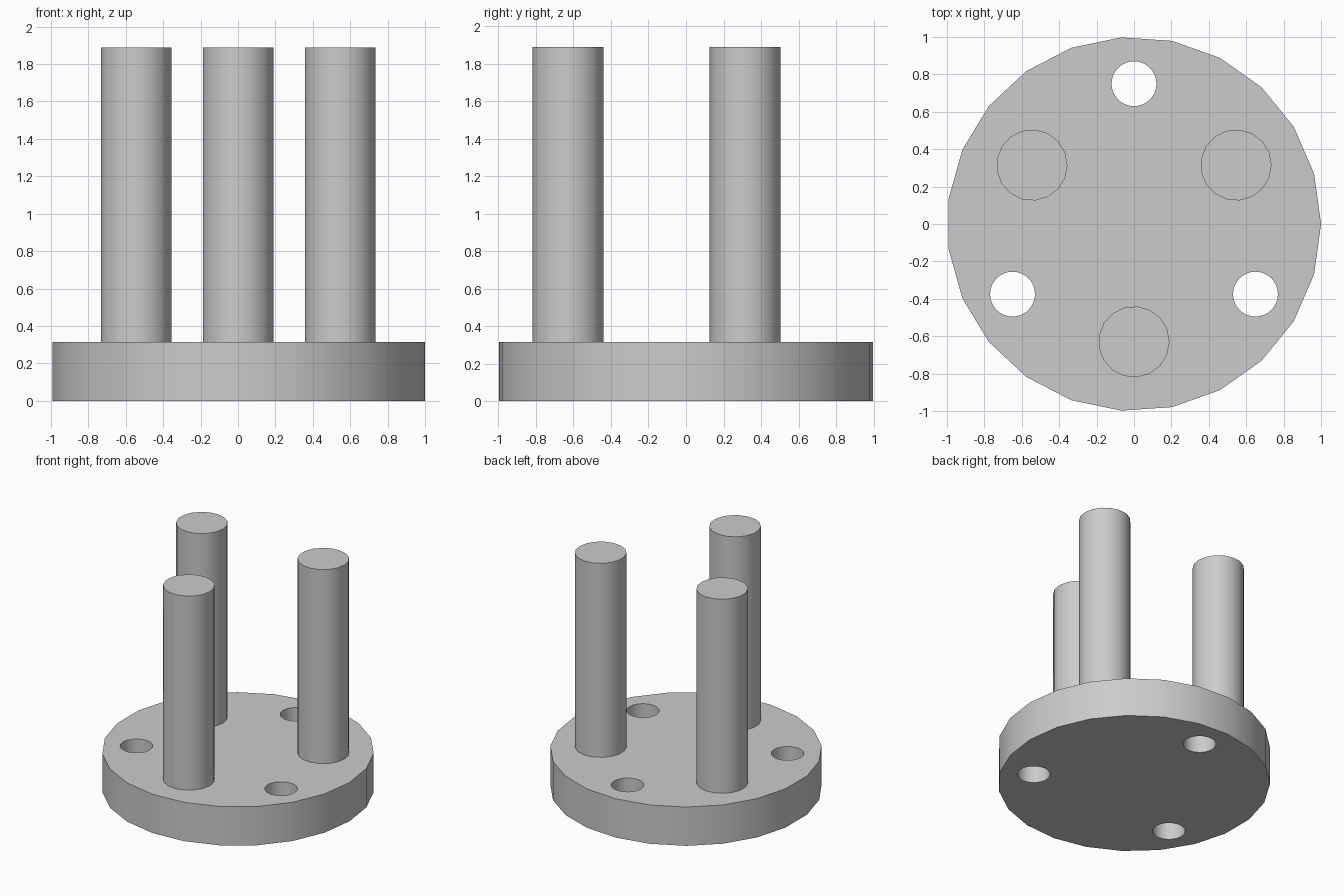
import bpy
from math import cos, sin, radians

cube = bpy.data.objects.get("Cube")
if cube:
    bpy.data.objects.remove(cube, do_unlink=True)

grey = bpy.data.materials.new("plain grey")
grey.use_nodes = True
colour = (0.6, 0.6, 0.6, 1)
grey.diffuse_color = colour
grey.node_tree.nodes["Principled BSDF"].inputs["Base Color"].default_value = colour

BASE_TOP = 0.315
PEG_TOP = 1.89


def cylinder(name, radius, bottom, top, sides, x=0, y=0):
    # The first corner points along +x
    bpy.ops.mesh.primitive_cylinder_add(
        vertices=sides, radius=radius, depth=top - bottom,
        location=(x, y, (bottom + top) / 2), rotation=(0, 0, radians(-90)))
    obj = bpy.context.object
    obj.name = name
    obj.data.materials.append(grey)
    return obj


def ring(radius, start):
    for i in range(3):
        a = radians(start + 120 * i)
        yield i, radius * cos(a), radius * sin(a)


def smooth(obj):
    bpy.ops.object.select_all(action='DESELECT')
    obj.select_set(True)
    bpy.context.view_layer.objects.active = obj
    bpy.ops.object.shade_smooth_by_angle(angle=radians(35))


# Round base plate with three through holes
base = cylinder("base_plate", 1, 0, BASE_TOP, 23)
for i, x, y in ring(0.75, 90):
    cutter = cylinder(f"hole_cutter_{i + 1}", 0.12, -0.1, BASE_TOP + 0.1, 32, x, y)
    cutter.hide_render = True
    cutter.hide_set(True)
    cut = base.modifiers.new(f"hole_{i + 1}", 'BOOLEAN')
    cut.operation = 'DIFFERENCE'
    cut.solver = 'EXACT'
    cut.object = cutter

# Apply the cuts and drop the cutters
bpy.ops.object.select_all(action='DESELECT')
base.select_set(True)
bpy.context.view_layer.objects.active = base
for cut in list(base.modifiers):
    cutter = cut.object
    bpy.ops.object.modifier_apply(modifier=cut.name)
    bpy.data.objects.remove(cutter, do_unlink=True)
smooth(base)

# Three upright pegs between the holes
for i, x, y in ring(0.63, -90):
    smooth(cylinder(f"peg_{i + 1}", 0.19, BASE_TOP, PEG_TOP, 17, x, y))
